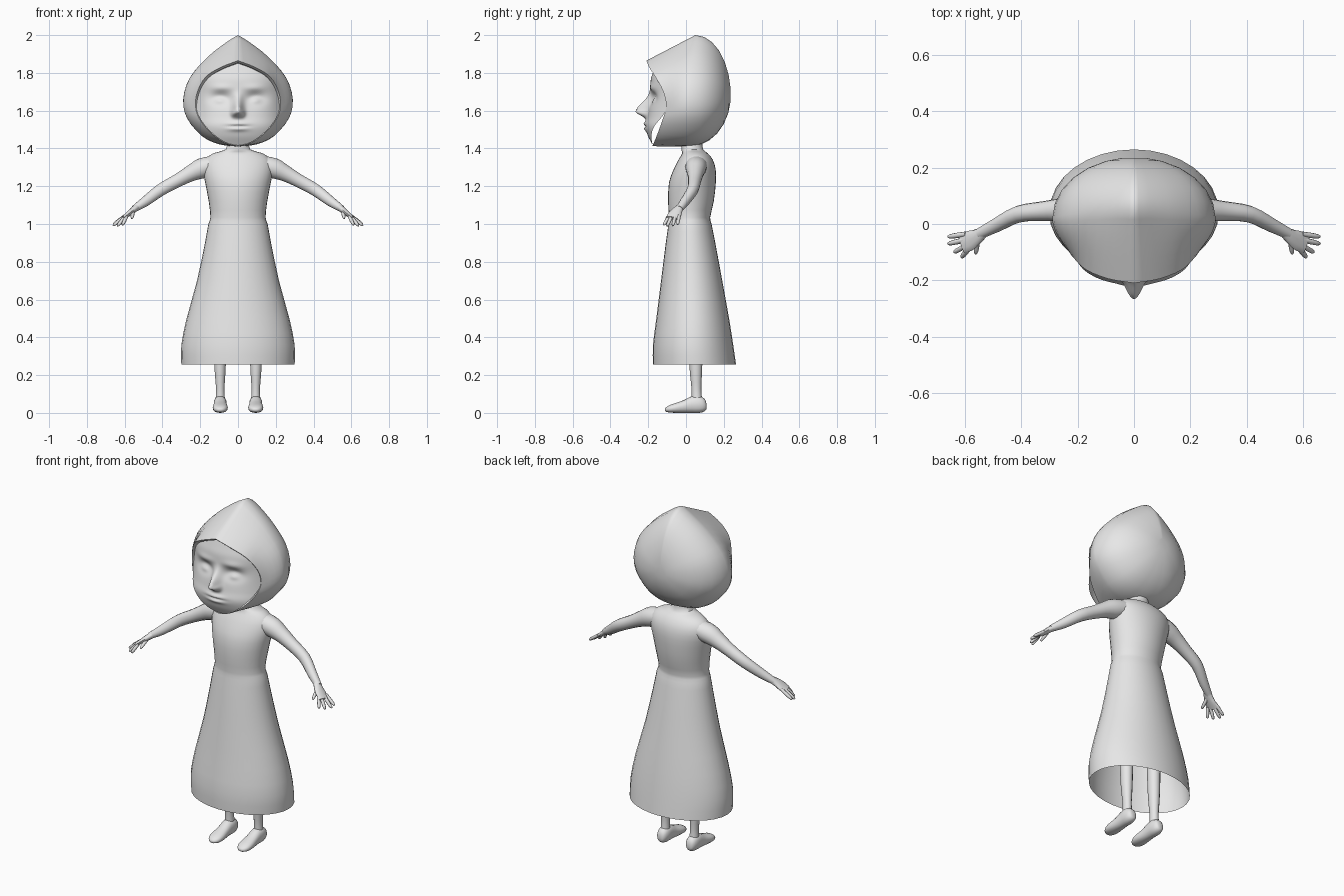
import bpy, math
from mathutils import Vector

if "Cube" in bpy.data.objects:
    bpy.data.objects.remove(bpy.data.objects["Cube"])

grey = bpy.data.materials.new("plain_grey")
grey.diffuse_color = (0.8, 0.8, 0.8, 1)
grey.use_nodes = True
grey.node_tree.nodes["Principled BSDF"].inputs["Base Color"].default_value = grey.diffuse_color


def loft(name, rings, caps=(True, True), angle=50):
    """Skin a list of equally sized closed rings."""
    n = len(rings[0])
    verts = [tuple(p) for r in rings for p in r]
    faces = [(i*n + j, i*n + (j+1) % n, (i+1)*n + (j+1) % n, (i+1)*n + j)
             for i in range(len(rings)-1) for j in range(n)]
    if caps[0]:
        faces.append(tuple(reversed(range(n))))
    if caps[1]:
        faces.append(tuple(range(len(verts)-n, len(verts))))
    me = bpy.data.meshes.new(name)
    me.from_pydata(verts, [], faces)
    me.materials.append(grey)
    ob = bpy.data.objects.new(name, me)
    bpy.context.collection.objects.link(ob)
    bpy.ops.object.select_all(action='DESELECT')
    bpy.context.view_layer.objects.active = ob
    ob.select_set(True)
    bpy.ops.object.mode_set(mode='EDIT')
    bpy.ops.mesh.select_all(action='SELECT')
    bpy.ops.mesh.normals_make_consistent(inside=False)
    bpy.ops.object.mode_set(mode='OBJECT')
    bpy.ops.object.shade_smooth_by_angle(angle=math.radians(angle))
    return ob


def spline(pts, steps):
    """Smooth curve passing through every point."""
    p = [Vector(q) for q in pts]
    p = [2*p[0]-p[1]] + p + [2*p[-1]-p[-2]]
    out = []
    for i in range(1, len(p)-2):
        a, b, c, d = p[i-1:i+3]
        for k in range(steps):
            t = k/steps
            out.append(0.5*(2*b + (c-a)*t + (2*a-5*b+4*c-d)*t*t + (3*b-a-3*c+d)*t**3))
    return out + [p[-2]]


def tube(name, path, sides=10, steps=3):
    """Path of (x, y, z, half width, half thickness)."""
    q = [Vector(p) for p in spline(path, steps)]
    c = [Vector(p[:3]) for p in q]
    rings = []
    for i, p in enumerate(q):
        d = (c[min(i+1, len(c)-1)] - c[max(i-1, 0)]).normalized()
        side = Vector((0, 1, 0))
        side = (side - d*side.dot(d)).normalized()
        up = d.cross(side)
        rings.append([c[i] + side*p[3]*math.cos(a) + up*p[4]*math.sin(a)
                      for a in (math.tau*j/sides for j in range(sides))])
    return loft(name, rings)


# Dress: z, half width, front y, back y
dress = [(0.255, .30, -.175, .265), (.36, .30, -.175, .25), (.5, .272, -.157, .228),
         (.7, .217, -.132, .192), (.9, .175, -.107, .155), (1.0, .157, -.093, .135),
         (1.035, .146, -.09, .128), (1.12, .155, -.095, .147), (1.22, .174, -.09, .158),
         (1.29, .186, -.065, .157), (1.34, .175, -.04, .142), (1.375, .13, -.02, .115),
         (1.395, .065, -.025, .09), (1.45, .055, -.02, .085)]
rings = []
for z, w, f, b in spline(dress, 2):
    rings.append([((w*math.cos(a)), (f+b)/2 + (b-f)/2*math.sin(a), z)
                  for a in (math.tau*j/32 for j in range(32))])
loft("dress", rings, (False, True))

# Hood: half outlines of the opening rim and the widest section, top to bottom
rim = [(0, -.21, 1.865), (.09, -.195, 1.83), (.17, -.163, 1.78), (.215, -.12, 1.70),
       (.225, -.105, 1.62), (.20, -.125, 1.55), (.14, -.15, 1.48), (.07, -.17, 1.43),
       (0, -.18, 1.412)]
wide = [(0, .05, 2.0), (.055, .05, 1.967), (.16, .04, 1.885), (.255, .03, 1.775),
        (.29, .02, 1.66), (.27, .02, 1.56), (.19, .02, 1.465), (.1, .02, 1.422),
        (0, .02, 1.41)]


def mirrored(half):
    return half + [Vector((-p.x, p.y, p.z)) for p in reversed(half[1:-1])]


rim = mirrored(spline(rim, 3))
wide = mirrored(spline(wide, 3))
mid = Vector((0, 0, 1.64))
inner = [Vector((p.x*.93, p.y+.012, mid.z + (p.z-mid.z)*.95)) for p in rim]
deep = [Vector((p.x*.9, p.y+.07, mid.z + (p.z-mid.z)*.93)) for p in rim]
rings = [deep, inner, rim]
for s in (.12, .3, .5, .7, .87, 1):
    ring = []
    for p, q in zip(rim, wide):
        top = max(0, min(1, (q.z-1.8)/.2))
        e = math.sin(s*math.pi/2)*(1-top) + s*top
        ring.append(Vector((p.x+(q.x-p.x)*e, p.y+(q.y-p.y)*s, p.z+(q.z-p.z)*e)))
    rings.append(ring)
for deg in (14, 28, 42, 56, 70, 82):
    a = math.radians(deg)
    rings.append([Vector((p.x*math.cos(a), p.y + (.237-p.y)*math.sin(a),
                          1.68 + (p.z-1.68)*math.cos(a))) for p in wide])
loft("hood", rings, (False, True), 60)

# Face: curved shell with modelled nose, eyes and mouth
profile = spline([(1.40, -.165), (1.43, -.183), (1.47, -.203), (1.52, -.215), (1.57, -.205),
                  (1.63, -.195), (1.70, -.188), (1.76, -.187), (1.81, -.173), (1.88, -.15)], 6)


def bump(d, s):
    return math.exp(-(d/s)**2)


def face_y(x, z):
    y = profile[-1][1]
    for a, b in zip(profile, profile[1:]):
        if a[0] <= z <= b[0]:
            y = a[1] + (b[1]-a[1])*(z-a[0])/(b[0]-a[0])
            break
    x = abs(x)
    y += x*x + 20*x**4
    y -= .066*bump(x, .026)*bump(z-1.597, .065 if z > 1.597 else .028)   # nose
    y -= .014*bump(x-.024, .014)*bump(z-1.585, .018)                     # nostrils
    y += .026*bump(x-.09, .055)*bump(z-1.665, .032)                      # sockets
    y -= .016*bump(x-.095, .03)*bump(z-1.655, .018)                      # eyeballs
    y -= .008*bump(x-.09, .06)*bump(z-1.72, .02)                         # brows
    y -= .010*bump(x, .05)*(bump(z-1.531, .011)+bump(z-1.503, .011))     # lips
    y += .006*bump(x, .06)*bump(z-1.517, .006)                           # mouth
    return y


rings = []
for k in range(34, 0, -1):
    r = .985*k/34
    ring = []
    for i in range(len(rim)):
        for t in (0, .5):
            p = rim[i].lerp(rim[(i+1) % len(rim)], t)
            x, z = p.x*r, 1.61 + (p.z-1.61)*r
            ring.append((x, face_y(x, z), z))
    rings.append(ring)
loft("face", rings, (False, True), 80)

# Limbs on both sides
for s, side in ((1, "left"), (-1, "right")):
    def limb(name, path, sides=10, steps=3):
        tube(side + "_" + name, [(s*p[0],) + tuple(p[1:]) for p in path], sides, steps)

    limb("arm", [(.11, .055, 1.315, .06, .05), (.19, .052, 1.295, .055, .055),
                 (.25, .05, 1.268, .044, .044), (.32, .046, 1.23, .035, .036),
                 (.41, .035, 1.18, .03, .033), (.49, -.005, 1.12, .025, .027),
                 (.55, -.035, 1.08, .02, .018)], 14)
    limb("palm", [(.535, -.028, 1.09, .02, .018), (.56, -.047, 1.07, .029, .016),
                  (.585, -.06, 1.05, .036, .013), (.61, -.071, 1.03, .034, .01)], 12)
    # Fingers and thumb: knuckle, then tip
    fingers = [((.605, -.037, 1.038), (.66, -.045, .998)),
               ((.607, -.058, 1.035), (.66, -.07, .992)),
               ((.603, -.08, 1.032), (.638, -.1, .99)),
               ((.592, -.093, 1.035), (.612, -.118, .995)),
               ((.555, -.055, 1.065), (.562, -.105, 1.03))]
    for i, (a, b) in enumerate(fingers):
        a, b = Vector(a), Vector(b)
        limb("thumb" if i == 4 else "finger_%d" % (i+1),
             [(*a.lerp(b, t), r, r) for t, r in
              ((-.15, .009), (.4, .0095), (.85, .008), (1.02, .004))], 8, 2)

    # Leg and foot
    limb("leg", [(.095, .05, .5, .04, .038), (.095, .052, .25, .034, .031),
                 (.094, .055, .13, .026, .023), (.094, .058, .06, .028, .026)], 14)
    foot = [(.108, .014, .02, .05), (.098, .026, .008, .075), (.07, .034, 0, .09),
            (.03, .034, 0, .088), (-.01, .036, 0, .068), (-.05, .04, 0, .054),
            (-.085, .036, .002, .042), (-.105, .022, .006, .03), (-.112, .008, .012, .022)]
    rings = []
    for y, w, z0, z1 in spline(foot, 2):
        rings.append([(s*.094 + w*math.cos(a), y,
                       (z0+z1)/2 + (z1-z0)/2*math.copysign(abs(math.sin(a))**.8, math.sin(a)))
                      for a in (math.tau*j/16 for j in range(16))])
    loft(side + "_foot", rings)
